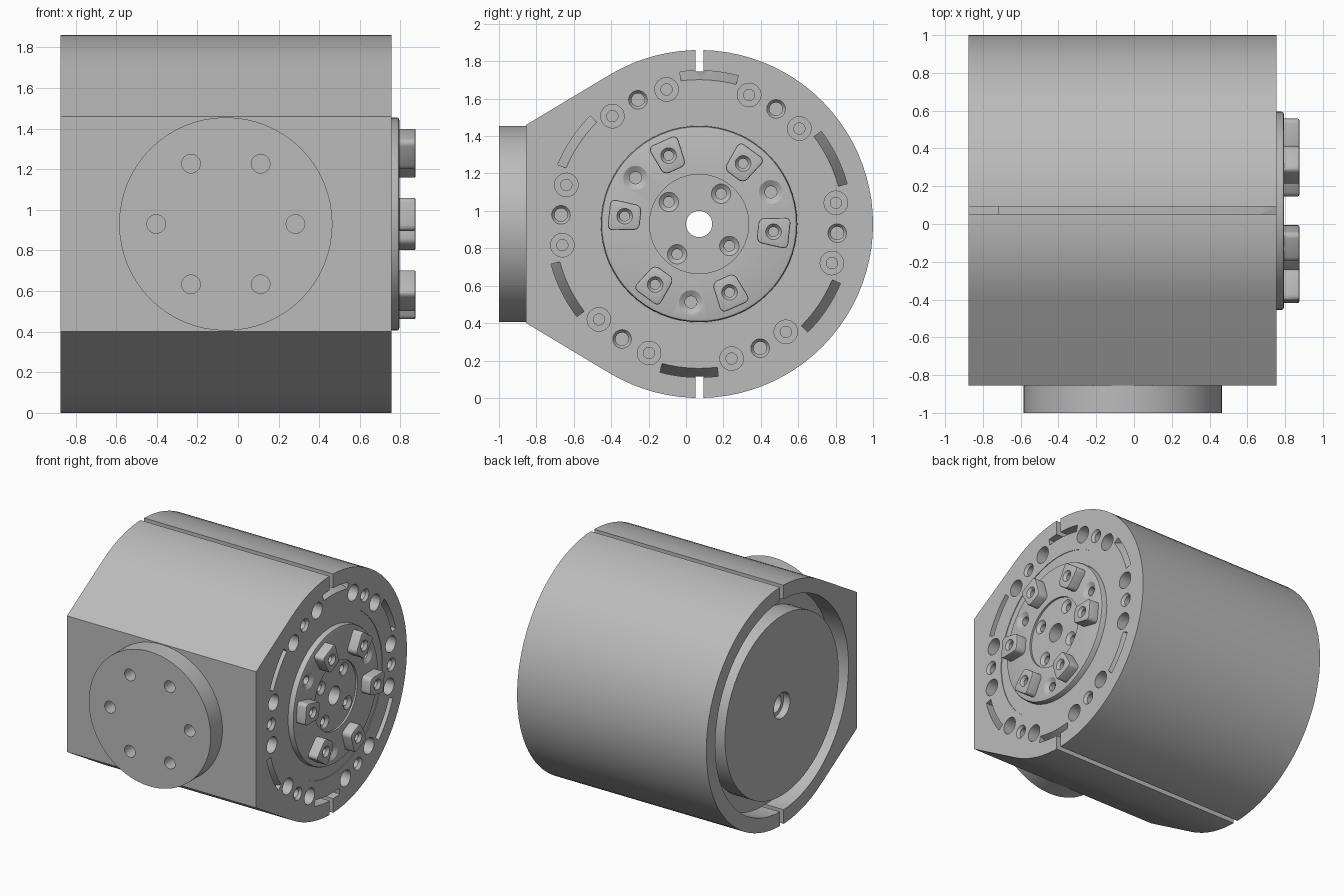
import bpy
import bmesh
from math import radians, sin, cos, pi
from mathutils import Matrix, Vector

cube = bpy.data.objects.get("Cube")
if cube:
    bpy.data.objects.remove(cube)

grey = bpy.data.materials.new("machined grey")
grey.use_nodes = True
grey.diffuse_color = (0.5, 0.5, 0.5, 1)
grey.node_tree.nodes["Principled BSDF"].inputs["Base Color"].default_value = (0.5, 0.5, 0.5, 1)

BACK, FACE, PLATE = -0.875, 0.755, 0.795
HUB = Matrix.Translation((0, 0.07, 0.93))


def at(radius, degrees):
    """Frame on the hub face, with local x along the hub axis."""
    return HUB @ Matrix.Rotation(radians(degrees), 4, 'X') @ Matrix.Translation((0, radius, 0))


def revolve(bm, section, frame=HUB, seg=24, ring=False, start=0, span=360):
    """Turn (height, radius) points about local x; ring closes the section."""
    full = span == 360
    rows = []
    for i in range(seg if full else seg + 1):
        a = radians(start + span * i / seg)
        rows.append([bm.verts.new(frame @ Vector((h, r * cos(a), r * sin(a)))) for h, r in section])
    n = len(section)
    for i in range(seg):
        p, q = rows[i], rows[(i + 1) % len(rows)]
        for j in range(n if ring else n - 1):
            k = (j + 1) % n
            bm.faces.new((p[j], p[k], q[k], q[j]))
    if not full:
        bm.faces.new(rows[0])
        bm.faces.new(rows[-1])
    elif not ring:
        bm.faces.new([row[0] for row in rows])
        bm.faces.new([row[-1] for row in rows])


def prism(bm, outline, x0, x1, frame=HUB):
    """Extrude a (y, z) outline along local x."""
    ends = [[bm.verts.new(frame @ Vector((x, y, z))) for y, z in outline] for x in (x0, x1)]
    bm.faces.new(ends[0])
    bm.faces.new(ends[1])
    n = len(outline)
    for i in range(n):
        j = (i + 1) % n
        bm.faces.new((ends[0][i], ends[0][j], ends[1][j], ends[1][i]))


def finish(name, bm):
    bmesh.ops.recalc_face_normals(bm, faces=bm.faces)
    mesh = bpy.data.meshes.new(name)
    bm.to_mesh(mesh)
    bm.free()
    mesh.materials.append(grey)
    obj = bpy.data.objects.new(name, mesh)
    bpy.context.collection.objects.link(obj)
    return obj


def activate(obj):
    bpy.ops.object.select_all(action='DESELECT')
    obj.select_set(True)
    bpy.context.view_layer.objects.active = obj


def cut(obj, bm):
    """Subtract the cutter mesh and remove it."""
    cutter = finish("cutter", bm)
    cutter.hide_render = True
    mod = obj.modifiers.new("cut", 'BOOLEAN')
    mod.operation = 'DIFFERENCE'
    mod.solver = 'EXACT'
    mod.object = cutter
    activate(obj)
    bpy.ops.object.modifier_apply(modifier=mod.name)
    bpy.data.objects.remove(cutter)


def smooth(obj):
    activate(obj)
    bpy.ops.object.shade_smooth_by_angle(angle=radians(25))


def countersink(top, wide, narrow, depth):
    """Hole profile with a conical mouth and a narrower deep end."""
    return [(top + 0.02, wide), (top, wide), (top - 0.02, narrow),
            (top - depth, narrow)]


# Housing: round barrel running tangentially into a flat front
R = 0.93
arc = [radians(-121 + 242 * i / 60) for i in range(61)]
outline = [(R * cos(a), R * sin(a)) for a in arc] + [(-0.925, 0.53), (-0.925, -0.53)]
bm = bmesh.new()
prism(bm, outline, BACK, FACE)
housing = finish("housing", bm)

# Annular groove in the back, seat for the hub plate in the face
bm = bmesh.new()
revolve(bm, [(-0.95, 0.7), (-0.95, 0.82), (-0.72, 0.82), (-0.72, 0.7)], seg=64, ring=True)
revolve(bm, [(0.6, 0.525), (0.75, 0.525), (0.75, 0.63), (0.85, 0.63)], seg=64)
cut(housing, bm)

# Bore along the axis, wider at the back
bm = bmesh.new()
revolve(bm, [(-0.95, 0.1), (-0.82, 0.1), (-0.82, 0.07), (0.9, 0.07)], seg=32)
cut(housing, bm)

# Bolt holes in groups of three, and sloping arc slots between them
bm = bmesh.new()
for k in range(6):
    mid = 56.2 + 60 * k
    revolve(bm, countersink(FACE, 0.05, 0.035, 0.2), at(0.74, mid))
    for side in (-12.6, 12.6):
        revolve(bm, [(0.8, 0.063), (0.65, 0.063), (0.65, 0.03), (0.56, 0.03)],
                at(0.74, mid + side))
    revolve(bm, [(0.78, 0.76), (0.78, 0.82), (0.65, 0.82)], seg=8, ring=True,
            start=mid + 19, span=22)
cut(housing, bm)

# Slits along the top and bottom of the barrel
bm = bmesh.new()
for s in (-1, 1):
    prism(bm, [(-0.02, s * 0.815), (0.023, s * 0.815), (0.023, s), (-0.02, s)], -1, 1)
cut(housing, bm)
smooth(housing)

# Hub plate with rounded rim and sunken centre
bm = bmesh.new()
revolve(bm, [(0.6, 0.525), (0.78, 0.525), (0.791, 0.52), (PLATE, 0.508), (PLATE, 0.265),
             (0.78, 0.265)], seg=64)
hub_plate = finish("hub_plate", bm)
bm = bmesh.new()
revolve(bm, [(0.5, 0.07), (0.9, 0.07)], seg=32)
for k in range(3):
    revolve(bm, countersink(PLATE, 0.064, 0.032, 0.12), at(0.42, 24 + 120 * k))
for k in range(4):
    revolve(bm, countersink(0.78, 0.052, 0.028, 0.12), at(0.2, 54 + 90 * k))
cut(hub_plate, bm)
smooth(hub_plate)

# Six drilled drive lugs standing on the hub plate
for k in range(6):
    frame = at(0.4, 54 + 60 * k)
    bm = bmesh.new()
    prism(bm, [(-0.085, -0.065), (0.085, -0.085), (0.085, 0.085), (-0.085, 0.065)],
          0.785, 0.875, frame)
    axis = Vector((1, 0, 0))
    upright = [e for e in bm.edges
               if abs((e.verts[0].co - e.verts[1].co).normalized().dot(axis)) > 0.9]
    bmesh.ops.bevel(bm, geom=upright, offset=0.03, segments=4, affect='EDGES', profile=0.5)
    rim = [e for e in bm.edges if all(v.co.x > 0.87 for v in e.verts)]
    bmesh.ops.bevel(bm, geom=rim, offset=0.008, segments=2, affect='EDGES', profile=0.5)
    lug = finish(f"drive_lug_{k + 1}", bm)
    bm = bmesh.new()
    revolve(bm, countersink(0.875, 0.042, 0.026, 0.075), frame)
    cut(lug, bm)
    smooth(lug)

# Round mounting boss on the flat front, with six holes
front = Matrix.Translation((-0.06, 0, 0.93)) @ Matrix.Rotation(-pi / 2, 4, 'Z')
bm = bmesh.new()
revolve(bm, [(0.84, 0.525), (1, 0.525)], front, seg=64)
boss = finish("mounting_boss", bm)
bm = bmesh.new()
for k in range(6):
    a = radians(60 * k)
    spot = front @ Matrix.Translation((0, 0.343 * cos(a), 0.343 * sin(a)))
    revolve(bm, [(1.05, 0.046), (0.87, 0.046)], spot)
cut(boss, bm)
smooth(boss)
